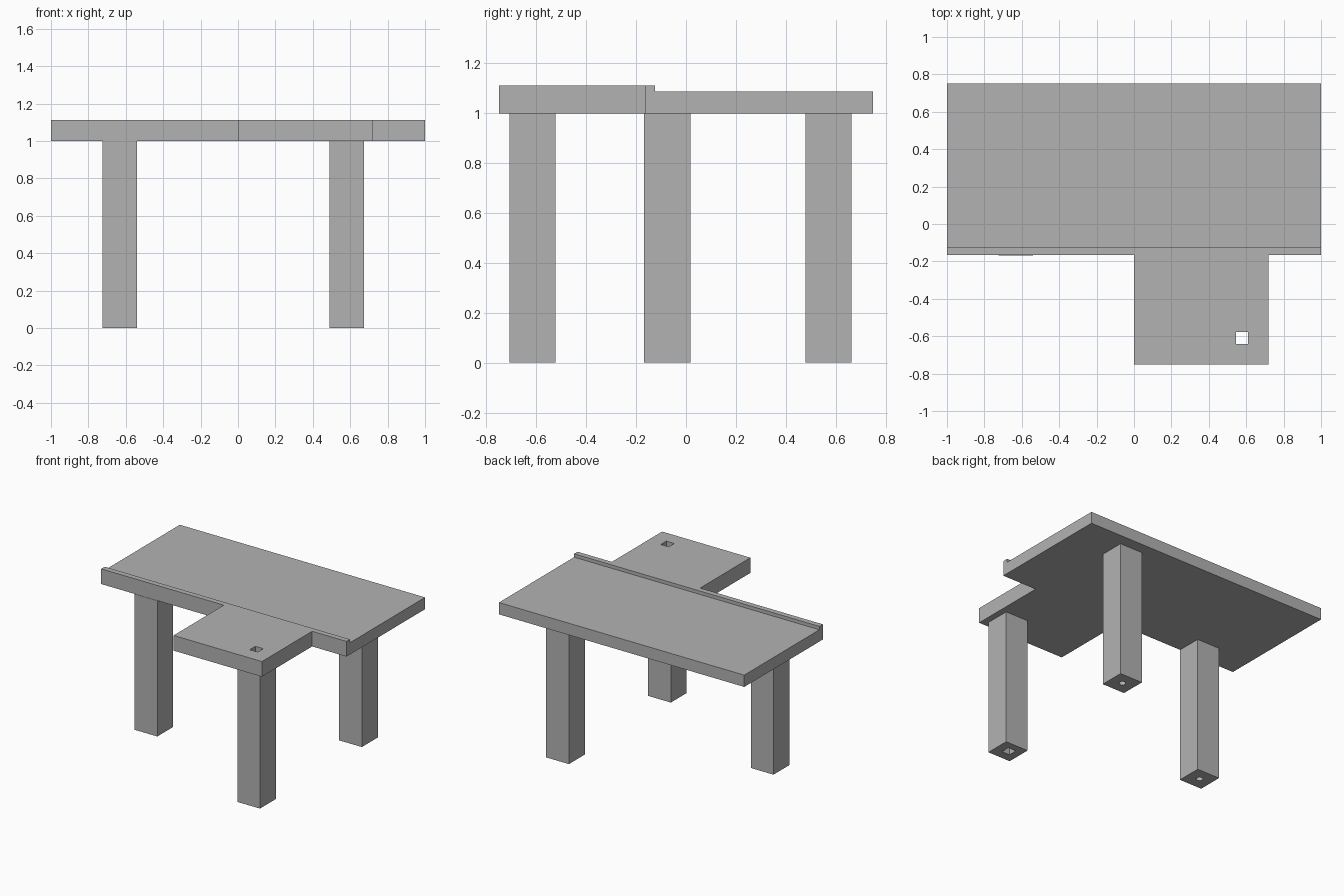
import bpy
import bmesh
from mathutils import Matrix, Vector

cube = bpy.data.objects.get("Cube")
if cube:
    bpy.data.objects.remove(cube, do_unlink=True)

# One plain grey for everything
grey = bpy.data.materials.new("plain grey")
grey.use_nodes = True
colour = (0.45, 0.45, 0.45, 1)
grey.diffuse_color = colour
grey.node_tree.nodes["Principled BSDF"].inputs["Base Color"].default_value = colour

LEG_TOP, PLATE_TOP, LIP_TOP = 1.0, 1.087, 1.112
FRONT, BACK = -0.165, 0.75
LEG_SIDE = 0.185


def make_object(name, bm):
    bmesh.ops.recalc_face_normals(bm, faces=bm.faces)
    mesh = bpy.data.meshes.new(name)
    bm.to_mesh(mesh)
    bm.free()
    mesh.materials.append(grey)
    obj = bpy.data.objects.new(name, mesh)
    bpy.context.collection.objects.link(obj)
    return obj


def prism(name, outline, z0, z1):
    """Extrude a flat outline from z0 to z1."""
    bm = bmesh.new()
    face = bm.faces.new([bm.verts.new((x, y, z0)) for x, y in outline])
    new = bmesh.ops.extrude_face_region(bm, geom=[face])["geom"]
    verts = [g for g in new if isinstance(g, bmesh.types.BMVert)]
    bmesh.ops.translate(bm, verts=verts, vec=(0, 0, z1 - z0))
    return make_object(name, bm)


def square(x, y, side):
    h = side / 2
    return [(x - h, y - h), (x + h, y - h), (x + h, y + h), (x - h, y + h)]


def rod(x, y, radius, z0, z1):
    bm = bmesh.new()
    place = Matrix.Translation(Vector((x, y, (z0 + z1) / 2)))
    bmesh.ops.create_cone(bm, cap_ends=True, segments=16, radius1=radius,
                          radius2=radius, depth=z1 - z0, matrix=place)
    return make_object("hole_cutter", bm)


def combine(target, tool, operation):
    """Apply a boolean and discard the tool object."""
    mod = target.modifiers.new("boolean", "BOOLEAN")
    mod.operation, mod.solver, mod.object = operation, "EXACT", tool
    graph = bpy.context.evaluated_depsgraph_get()
    mesh = bpy.data.meshes.new_from_object(target.evaluated_get(graph))
    target.modifiers.clear()
    target.data = mesh
    bpy.data.objects.remove(tool, do_unlink=True)


# Tabletop: plate stepped up to a front lip and a flush side tab
outline = [(-1, FRONT), (0, FRONT), (0, -BACK), (0.72, -BACK), (0.72, FRONT),
           (1, FRONT), (1, -0.125), (-1, -0.125)]
tabletop = prism("tabletop", outline, LEG_TOP, LIP_TOP)
plate = prism("plate", [(-1, -0.15), (1, -0.15), (1, BACK), (-1, BACK)],
              LEG_TOP, PLATE_TOP)
combine(tabletop, plate, "UNION")

# Square hole through the tab and the leg below it
hole = square(0.578, -0.61, 0.065)
combine(tabletop, prism("hole_cutter", hole, 0.9, 1.2), "DIFFERENCE")

front_leg = prism("front_leg", square(0.582, -0.615, LEG_SIDE), 0, LEG_TOP)
combine(front_leg, prism("hole_cutter", hole, -0.1, 1.1), "DIFFERENCE")

# Two more legs with round bores
for name, x, y in (("right_leg", -0.633, -0.075), ("back_leg", 0.582, 0.572)):
    leg = prism(name, square(x, y, LEG_SIDE), 0, LEG_TOP)
    combine(leg, rod(x, y, 0.023, -0.1, 1.1), "DIFFERENCE")
